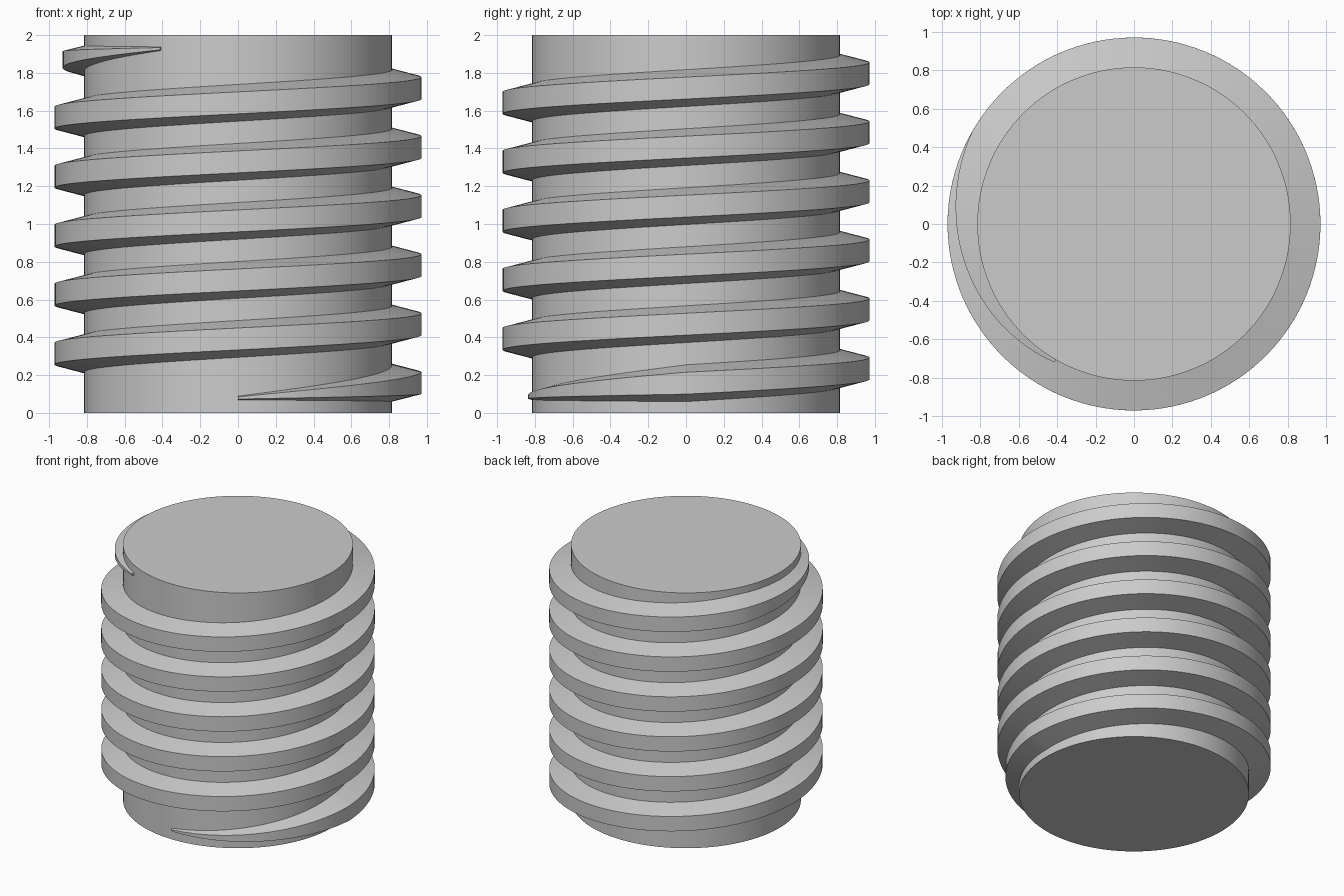
import bpy
import bmesh
from math import tau, cos, sin, radians

default = bpy.data.objects.get("Cube")
if default:
    bpy.data.objects.remove(default, do_unlink=True)

CORE_RADIUS = 0.816
HEIGHT = 2.0
SEGMENTS = 128          # per full turn
PITCH = 0.3125
TURNS = 5.917
TAPER = 0.25            # turns over which each thread end fades
START_Z = 0.079
START_ANGLE = -tau / 4

# Thread section: (radial offset from core, height offset from centre line)
SECTION = [(-0.01, -0.1), (0.155, -0.058), (0.155, 0.058), (-0.01, 0.1)]

grey = bpy.data.materials.new("plain grey")
grey.use_nodes = True
colour = (0.6, 0.6, 0.6, 1)
grey.diffuse_color = colour
grey.node_tree.nodes["Principled BSDF"].inputs["Base Color"].default_value = colour


def finish(obj):
    obj.data.materials.append(grey)
    bpy.ops.object.select_all(action="DESELECT")
    obj.select_set(True)
    bpy.context.view_layer.objects.active = obj
    bpy.ops.object.shade_smooth_by_angle(angle=radians(30))


# Solid core
bpy.ops.mesh.primitive_cylinder_add(
    vertices=SEGMENTS, radius=CORE_RADIUS, depth=HEIGHT, location=(0, 0, HEIGHT / 2))
core = bpy.context.object
core.name = "core"
finish(core)

# Helical thread, fading into the core at both ends
bm = bmesh.new()
steps = round(TURNS * SEGMENTS)
rings = []
for i in range(steps + 1):
    t = TURNS * i / steps
    size = 0.1 + 0.9 * min(1, t / TAPER, (TURNS - t) / TAPER)
    a = START_ANGLE + tau * t
    ring = []
    for out, up in SECTION:
        r = CORE_RADIUS + out * size
        ring.append(bm.verts.new((r * cos(a), r * sin(a), START_Z + PITCH * t + up * size)))
    rings.append(ring)

for lower, upper in zip(rings, rings[1:]):
    for k in range(len(SECTION)):
        n = (k + 1) % len(SECTION)
        bm.faces.new((lower[k], upper[k], upper[n], lower[n]))
bm.faces.new(rings[0])
bm.faces.new(rings[-1])
bmesh.ops.recalc_face_normals(bm, faces=bm.faces)

mesh = bpy.data.meshes.new("thread")
bm.to_mesh(mesh)
bm.free()
thread = bpy.data.objects.new("thread", mesh)
bpy.context.collection.objects.link(thread)
finish(thread)
